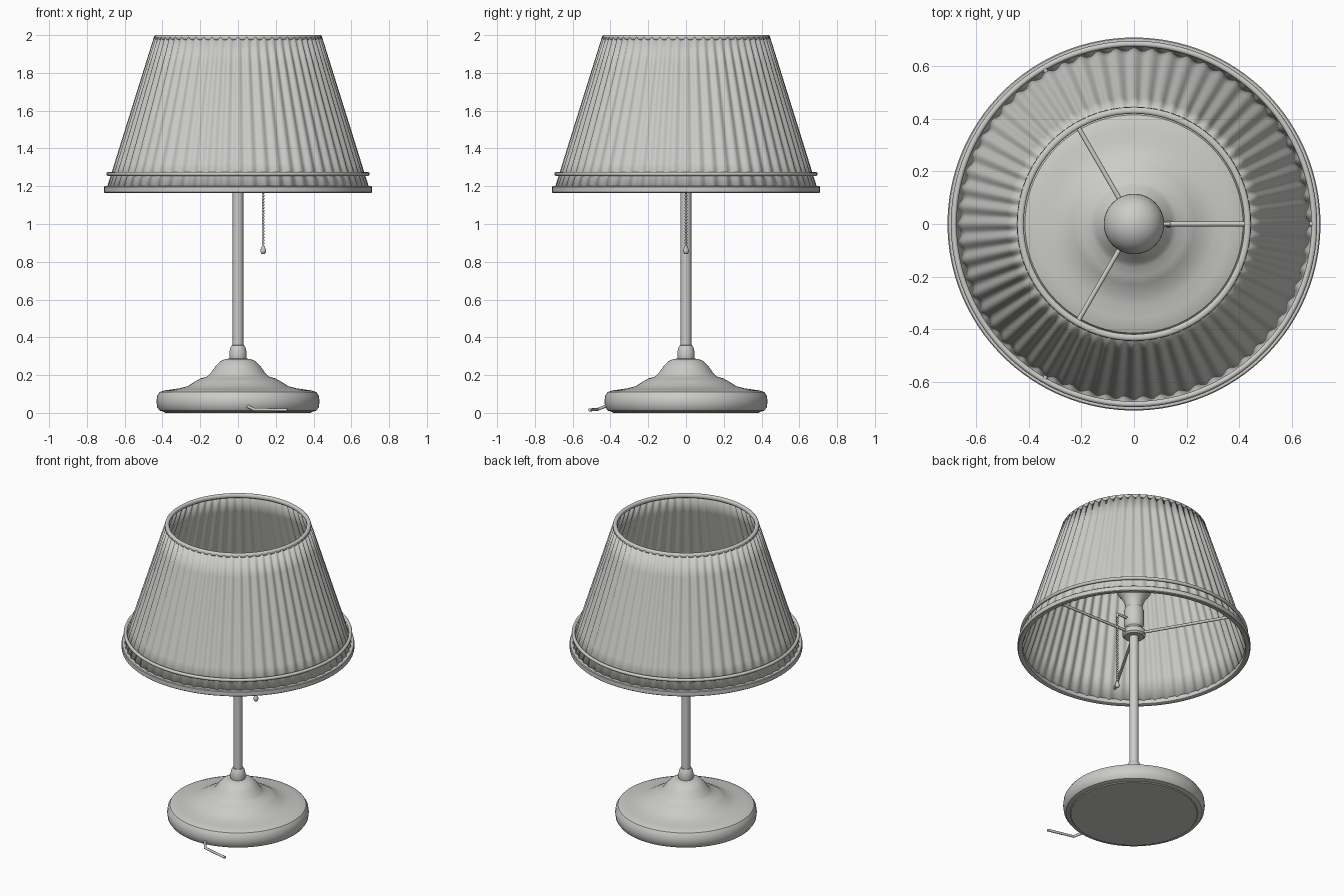
import bpy, bmesh, math
from mathutils import Vector

if "Cube" in bpy.data.objects:
    bpy.data.objects.remove(bpy.data.objects["Cube"])

grey = bpy.data.materials.new("warm_grey")
grey.diffuse_color = (0.6, 0.6, 0.58, 1)
grey.use_nodes = True
grey.node_tree.nodes["Principled BSDF"].inputs["Base Color"].default_value = grey.diffuse_color


def finish(name, bm, angle=35):
    bmesh.ops.recalc_face_normals(bm, faces=bm.faces)
    me = bpy.data.meshes.new(name)
    bm.to_mesh(me)
    bm.free()
    me.materials.append(grey)
    ob = bpy.data.objects.new(name, me)
    bpy.context.collection.objects.link(ob)
    bpy.ops.object.select_all(action='DESELECT')
    ob.select_set(True)
    bpy.context.view_layer.objects.active = ob
    bpy.ops.object.shade_smooth_by_angle(angle=math.radians(angle))
    return ob


def lathe(name, profile, n=64, closed=False, wave=None, angle=35):
    """Spin (radius, height) points about z; wave adds a radial offset."""
    bm = bmesh.new()
    rows = []
    for r, z in profile:
        if r == 0:
            rows.append([bm.verts.new((0, 0, z))] * n)
            continue
        row = []
        for i in range(n):
            a = 2 * math.pi * i / n
            q = r + (wave(a) if wave else 0)
            row.append(bm.verts.new((q * math.cos(a), q * math.sin(a), z)))
        rows.append(row)
    pairs = list(zip(rows, rows[1:])) + ([(rows[-1], rows[0])] if closed else [])
    for lo, hi in pairs:
        for i in range(n):
            j = (i + 1) % n
            bm.faces.new(list(dict.fromkeys((lo[i], lo[j], hi[j], hi[i]))))
    return finish(name, bm, angle)


def circle(r, z, t, n=10):
    return [(r + t * math.cos(2 * math.pi * k / n), z + t * math.sin(2 * math.pi * k / n))
            for k in range(n)]


def rod(name, points, radius):
    """Round tube following a path."""
    bm = bmesh.new()
    for a, b in zip(points, points[1:]):
        a, b = Vector(a), Vector(b)
        d = b - a
        m = d.to_track_quat('Z', 'Y').to_matrix().to_4x4()
        m.translation = (a + b) / 2
        bmesh.ops.create_cone(bm, cap_ends=True, segments=12, radius1=radius,
                              radius2=radius, depth=d.length, matrix=m)
    for p in points[1:-1]:
        s = bmesh.ops.create_uvsphere(bm, u_segments=12, v_segments=8, radius=radius)
        bmesh.ops.translate(bm, verts=s['verts'], vec=p)
    return finish(name, bm)


# Base, collar and pole
lathe("base", [(0, 0.005), (0.39, 0.005), (0.415, 0.012), (0.428, 0.03), (0.432, 0.06),
               (0.428, 0.09), (0.415, 0.11), (0.39, 0.119), (0.36, 0.123), (0.31, 0.13),
               (0.265, 0.142), (0.23, 0.165), (0.20, 0.182), (0.165, 0.192), (0.145, 0.21),
               (0.12, 0.245), (0.095, 0.272), (0.07, 0.284), (0.045, 0.288), (0, 0.288)], 96)
lathe("base_foot", [(0, 0), (0.385, 0), (0.39, 0.006), (0, 0.006)], 96)
lathe("collar", [(0, 0.28), (0.043, 0.28), (0.046, 0.295), (0.046, 0.32), (0.04, 0.345),
                 (0.032, 0.358), (0, 0.36)], 40)
lathe("pole", [(0, 0.34), (0.028, 0.34), (0.028, 1.27), (0, 1.27)], 32)

# Socket and bulb
lathe("socket", [(0, 1.245), (0.06, 1.245), (0.07, 1.255), (0.07, 1.285), (0.055, 1.30),
                 (0.05, 1.31), (0.06, 1.33), (0.06, 1.43), (0.05, 1.45), (0, 1.45)], 40)
neck = [(0, 1.44), (0.05, 1.44), (0.056, 1.48), (0.075, 1.52)]
ball = [(0.115 * math.cos(math.radians(t)), 1.61 + 0.115 * math.sin(math.radians(t)))
        for t in range(-36, 90, 9)]
lathe("bulb", neck + ball + [(0, 1.725)], 48, angle=60)

# Pleated shade with its trim rings
PLEATS = 60
shade = lathe("pleated_shade", [(0.437 + 0.25 * t / 6, 1.99 - 0.80 * t / 6) for t in range(7)],
              PLEATS * 8, wave=lambda a: 0.006 * math.cos(PLEATS * a), angle=60)
mod = shade.modifiers.new("thickness", 'SOLIDIFY')
mod.thickness = 0.004
mod.offset = 0
lathe("top_ring", [(0.42, 1.98), (0.424, 1.974), (0.44, 1.974), (0.446, 1.98), (0.444, 1.995),
                   (0.438, 2.0), (0.426, 2.0), (0.42, 1.995)], 96, closed=True, angle=60)
lathe("bottom_band", [(0.68, 1.168), (0.685, 1.165), (0.706, 1.165), (0.71, 1.169),
                      (0.71, 1.196), (0.706, 1.2), (0.685, 1.2), (0.68, 1.196)], 128, closed=True)
lathe("trim_ring", circle(0.686, 1.265, 0.011), 128, closed=True, angle=60)

# Three spokes carrying the shade
for k in range(3):
    a = k * 2 * math.pi / 3
    c, s = math.cos(a), math.sin(a)
    rod(f"spoke_{k + 1}", [(0.05 * c, 0.05 * s, 1.268), (0.685 * c, 0.685 * s, 1.265)], 0.009)

# Pull chain: arm, beads and knob
rod("chain_arm", [(0.04, 0, 1.36), (0.133, 0, 1.36), (0.133, 0, 1.335)], 0.008)
bm = bmesh.new()
for k in range(30):
    v = bmesh.ops.create_uvsphere(bm, u_segments=10, v_segments=6, radius=0.0075)['verts']
    bmesh.ops.translate(bm, verts=v, vec=(0.133, 0, 1.34 - k * 0.0158))
finish("chain_beads", bm, 80)
knob = lathe("chain_knob", [(0, 0.84), (0.009, 0.842), (0.015, 0.852), (0.015, 0.862),
                            (0.009, 0.878), (0.005, 0.885), (0, 0.886)], 20, angle=80)
knob.location.x = 0.133

# Power cord stub at the front
rod("cord", [(0.045, -0.40, 0.036), (0.055, -0.43, 0.033), (0.085, -0.47, 0.018),
             (0.26, -0.51, 0.016)], 0.008)
